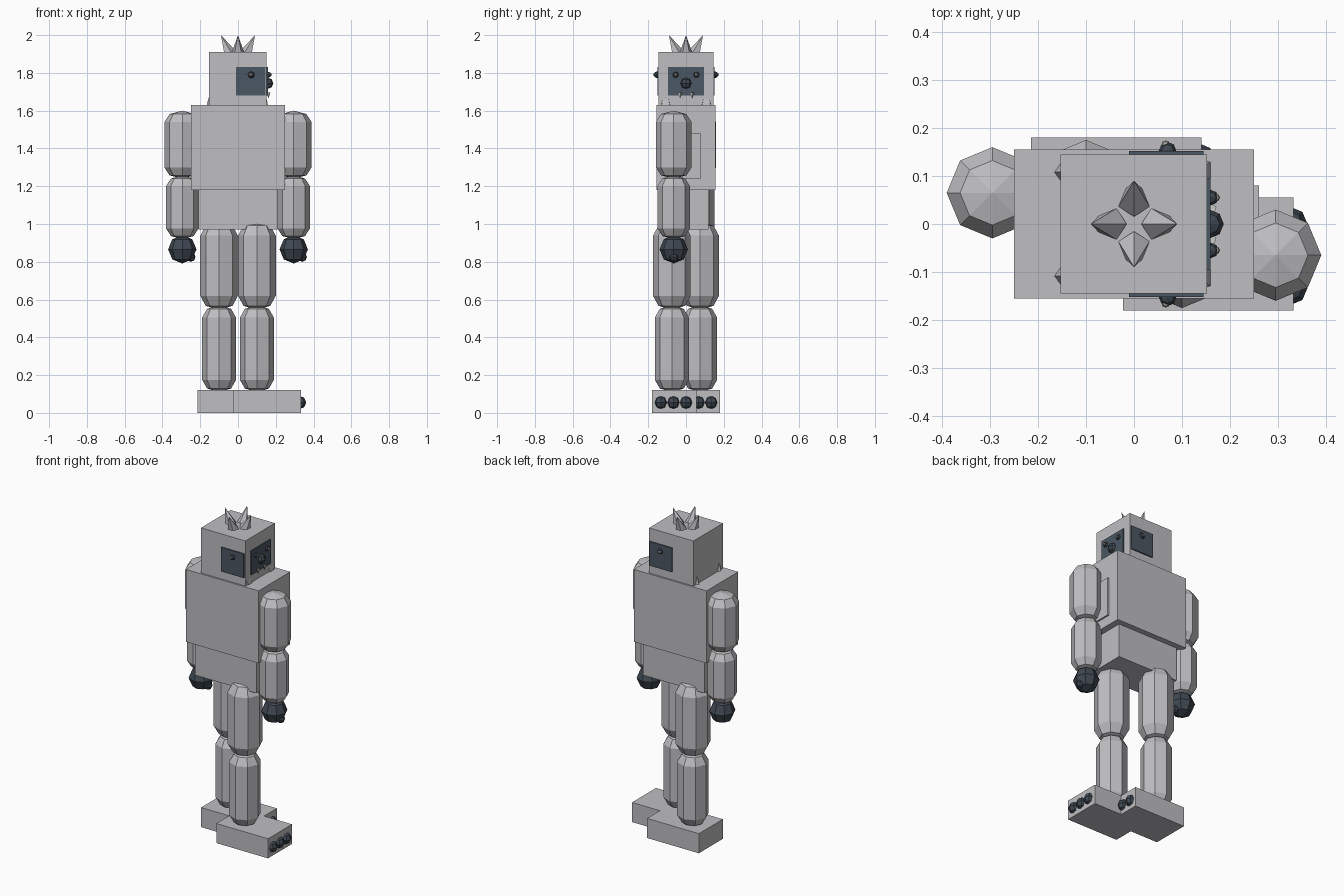
import bpy, math
from mathutils import Vector

if "Cube" in bpy.data.objects:
    bpy.data.objects.remove(bpy.data.objects["Cube"])


def material(name, rgb):
    m = bpy.data.materials.new(name)
    m.diffuse_color = (*rgb, 1)
    m.use_nodes = True
    m.node_tree.nodes["Principled BSDF"].inputs["Base Color"].default_value = m.diffuse_color
    return m


GREY = material("light_grey", (0.52, 0.52, 0.54))
SLATE = material("slate", (0.07, 0.095, 0.125))
DARK = material("dark_slate", (0.05, 0.065, 0.085))
PALE = material("pale_eye", (0.45, 0.43, 0.40))
IVORY = material("fang_ivory", (0.6, 0.6, 0.6))


def mesh(name, verts, faces, mat):
    me = bpy.data.meshes.new(name)
    me.from_pydata(verts, [], faces)
    me.materials.append(mat)
    ob = bpy.data.objects.new(name, me)
    bpy.context.collection.objects.link(ob)
    return ob


def box(name, lo, hi, mat=GREY):
    v = [(x, y, z) for x in (lo[0], hi[0]) for y in (lo[1], hi[1]) for z in (lo[2], hi[2])]
    f = [(0, 1, 3, 2), (4, 6, 7, 5), (0, 4, 5, 1), (2, 3, 7, 6), (0, 2, 6, 4), (1, 5, 7, 3)]
    return mesh(name, v, f, mat)


def capsule(name, x, y, r, z0, z1, cap, mat=GREY, n=8):
    """Faceted upright capsule: two tips joined by four rings."""
    c = math.sqrt(0.5)
    rings = [(z0 + cap * (1 - c), r * c), (z0 + cap, r)]
    if z1 - z0 > 2 * cap + 0.001:
        rings.append((z1 - cap, r))
    rings.append((z1 - cap * (1 - c), r * c))
    v = [(x + q * math.cos(2 * math.pi * i / n), y + q * math.sin(2 * math.pi * i / n), z)
         for z, q in rings for i in range(n)]
    f = [(k * n + i, k * n + (i + 1) % n, (k + 1) * n + (i + 1) % n, (k + 1) * n + i)
         for k in range(len(rings) - 1) for i in range(n)]
    b, t, top = len(v), len(v) + 1, (len(rings) - 1) * n
    v += [(x, y, z0), (x, y, z1)]
    for i in range(n):
        f += [(b, (i + 1) % n, i), (t, top + i, top + (i + 1) % n)]
    return mesh(name, v, f, mat)


def ball(name, p, r, mat=DARK):
    return capsule(name, p[0], p[1], r, p[2] - r, p[2] + r, r, mat)


def spike(name, base, tip, r, mat=GREY, n=5):
    base, tip = Vector(base), Vector(tip)
    q = (tip - base).to_track_quat('Z', 'X')
    v = [base + q @ Vector((r * math.cos(2 * math.pi * i / n), r * math.sin(2 * math.pi * i / n), 0))
         for i in range(n)] + [tip]
    f = [(i, (i + 1) % n, n) for i in range(n)] + [tuple(reversed(range(n)))]
    return mesh(name, v, f, mat)


# Trunk
box("torso", (-0.25, -0.155, 1.18), (0.25, 0.155, 1.63))
box("hips", (-0.21, -0.12, 0.97), (0.21, 0.12, 1.18))
box("chest_plate", (0.25, -0.08, 1.24), (0.26, 0.08, 1.48))

# Head with dark face panels on the front and both sides
box("head", (-0.153, -0.145, 1.63), (0.152, 0.145, 1.91))
box("face_panel", (0.151, -0.095, 1.68), (0.159, 0.095, 1.83), SLATE)
ball("nose", (0.157, 0, 1.745), 0.03)
for s, side in ((-1, "right"), (1, "left")):
    box(side + "_side_panel", (-0.01, min(s * 0.144, s * 0.152), 1.68),
        (0.145, max(s * 0.144, s * 0.152), 1.83), SLATE)
    # Eyes with paler pupils
    ball(side + "_eye", (0.16, s * 0.055, 1.79), 0.016)
    ball(side + "_pupil", (0.171, s * 0.055, 1.79), 0.008, PALE)
    ball(side + "_side_eye", (0.07, s * 0.153, 1.79), 0.018)
    ball(side + "_side_pupil", (0.066, s * 0.165, 1.79), 0.009, PALE)
    spike(side + "_fang", (0.161, s * 0.032, 1.695), (0.161, s * 0.032, 1.665), 0.011, IVORY)

# Crown spikes leaning outward
for i in range(4):
    c, s = round(math.cos(i * math.pi / 2)), round(math.sin(i * math.pi / 2))
    spike("crown_spike", (c * 0.046, s * 0.046, 1.905), (c * 0.09, s * 0.09, 2.0), 0.034)

# Ruff spikes half hidden under the head corners
for sx in (-1, 1):
    for sy in (-1, 1):
        spike("ruff_spike", (sx * 0.13, sy * 0.108, 1.625), (sx * 0.13, sy * 0.108, 1.76), 0.037)

# Limbs, staggered diagonally
for s, side in ((1, "right"), (-1, "left")):
    ax, ay = s * 0.295, s * -0.065
    capsule(side + "_upper_arm", ax, ay, 0.095, 1.24, 1.60, 0.06)
    capsule(side + "_forearm", ax, ay, 0.085, 0.92, 1.257, 0.055)
    ball(side + "_hand", (ax, ay, 0.866), 0.075)
    ball(side + "_claw", (ax + 0.045, ay, 0.825), 0.025)
    lx, ly = s * 0.1, s * -0.075
    capsule(side + "_thigh", lx, ly, 0.1, 0.545, 1.013, 0.075)
    capsule(side + "_shin", lx, ly, 0.09, 0.11, 0.57, 0.065)
    fy, fx = s * -0.0625, s * 0.096 + 0.059
    box(side + "_foot", (fx - 0.1775, fy - 0.1175, 0), (fx + 0.1775, fy + 0.1175, 0.122))
    for k in (-1, 0, 1):
        ball(side + "_toe", (fx + 0.171, fy - s * 0.004 + k * 0.067, 0.055), 0.035)
